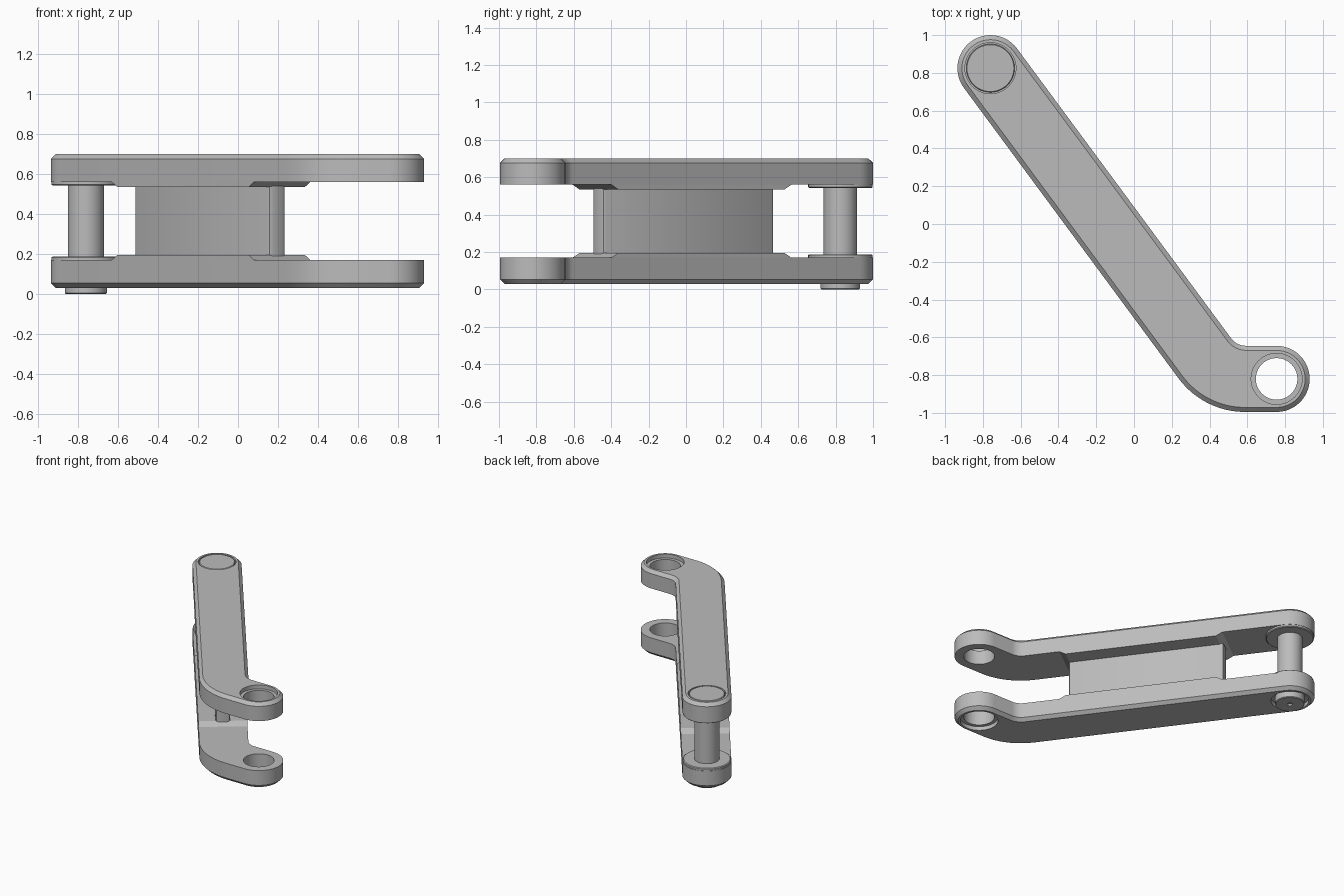
import bpy, bmesh, math
from mathutils import Vector

cube = bpy.data.objects.get("Cube")
if cube:
    bpy.data.objects.remove(cube, do_unlink=True)

steel = bpy.data.materials.new("grey steel")
steel.use_nodes = True
GREY = (0.5, 0.5, 0.5, 1)
steel.diffuse_color = GREY
steel.node_tree.nodes["Principled BSDF"].inputs["Base Color"].default_value = GREY

PIN = Vector((-0.76, 0.825))      # closed end of the arm
EYE = Vector((0.755, -0.82))      # open eye end
AXIS = Vector((0.594, -0.804)).normalized()
SIDE = Vector((-AXIS.y, AXIS.x))
R = 0.175
MID = 0.365                       # mirror height between the two plates


def finish(name, bm):
    bmesh.ops.recalc_face_normals(bm, faces=bm.faces)
    mesh = bpy.data.meshes.new(name)
    bm.to_mesh(mesh)
    bm.free()
    mesh.materials.append(steel)
    ob = bpy.data.objects.new(name, mesh)
    bpy.context.collection.objects.link(ob)
    return ob


def smooth(ob):
    bpy.ops.object.select_all(action='DESELECT')
    ob.select_set(True)
    bpy.context.view_layer.objects.active = ob
    bpy.ops.object.shade_smooth_by_angle(angle=math.radians(30))


def prism(bm, points, z0, z1):
    """Extrude a flat outline; return the far cap."""
    base = bm.faces.new([bm.verts.new((p[0], p[1], z0)) for p in points])
    cap = bmesh.ops.extrude_face_region(bm, geom=[base])["geom"]
    bmesh.ops.translate(bm, vec=(0, 0, z1 - z0),
                        verts=[v for v in cap if isinstance(v, bmesh.types.BMVert)])
    return [f for f in cap if isinstance(f, bmesh.types.BMFace)][0]


def arc(c, r, a0, a1, n):
    return [c + r * Vector((math.cos(a), math.sin(a)))
            for a in (a0 + (a1 - a0) * i / n for i in range(n + 1))]


def fillet(corner, before, after, length, n):
    """Round a corner with a curve tangent to both legs."""
    p = corner + (before - corner).normalized() * length
    q = corner + (after - corner).normalized() * length
    weight = math.cos((before - corner).angle(after - corner) / 2 - math.pi / 2)
    result = []
    for i in range(n + 1):
        t = i / n
        a, b, c = (1 - t) ** 2, 2 * t * (1 - t) * weight, t * t
        result.append((p * a + corner * b + q * c) / (a + b + c))
    return result


def lathe(name, c, profile, n=48):
    """Turned part from (radius, height) pairs."""
    bm = bmesh.new()
    rings = [[bm.verts.new((p.x, p.y, z)) for p in arc(c, r, 0, math.tau, n)[:-1]]
             for r, z in profile]
    for a, b in zip(rings, rings[1:]):
        for i in range(n):
            j = (i + 1) % n
            bm.faces.new((a[i], a[j], b[j], b[i]))
    bm.faces.new(rings[0])
    bm.faces.new(rings[-1])
    return finish(name, bm)


def along(t, s):
    return PIN + AXIS * t + SIDE * s


# Arm outline, counter-clockwise from the closed end
angle = math.atan2(SIDE.y, SIDE.x)
closed_end = arc(PIN, R, angle, angle + math.pi, 24)
low = EYE - Vector((0, R))
high = EYE + Vector((0, R))
outer = along((PIN.y - SIDE.y * R - low.y) / -AXIS.y, -R)
inner = along((PIN.y + SIDE.y * R - high.y) / -AXIS.y, R)
outline = (closed_end + fillet(outer, PIN - SIDE * R, low, 0.22, 12)
           + arc(EYE, R, -math.pi / 2, math.pi / 2, 24)
           + fillet(inner, high, PIN + SIDE * R, 0.05, 6))

for label, d in (("lower", -1), ("upper", 1)):
    def z(h):
        return MID + d * h

    # Plate with a chamfered outer rim
    bm = bmesh.new()
    cap = prism(bm, outline, z(0.195), z(0.335))
    bmesh.ops.bevel(bm, geom=list(cap.edges), offset=0.024, segments=1,
                    affect='EDGES', clamp_overlap=False)
    plate = finish(label + "_arm_plate", bm)

    # Stepped eye hole and shallow recess around the pin
    cutters = [lathe("cutter", EYE, [(0.11, z(0.15)), (0.11, z(0.305)),
                                     (0.135, z(0.305)), (0.135, z(0.4))]),
               lathe("cutter", PIN, [(0.135, z(0.305)), (0.135, z(0.4))])]
    for cutter in cutters:
        cutter.hide_render = True
        cut = plate.modifiers.new("hole", 'BOOLEAN')
        cut.operation, cut.solver, cut.object = 'DIFFERENCE', 'EXACT', cutter
    bpy.context.view_layer.update()
    graph = bpy.context.evaluated_depsgraph_get()
    solid = bpy.data.meshes.new_from_object(plate.evaluated_get(graph))
    plate.modifiers.clear()
    plate.data = solid
    for cutter in cutters:
        bpy.data.objects.remove(cutter, do_unlink=True)
    smooth(plate)

    # Raised pad with sloped ends on the inner face
    bm = bmesh.new()
    cap = prism(bm, [along(0.455, -R), along(1.65, -R), along(1.65, R), along(0.455, R)],
                z(0.195), z(0.17))
    for v in cap.verts:
        toward = 1 if (v.co.xy - PIN).dot(AXIS) < 1 else -1
        v.co.xy += AXIS * 0.045 * toward
    finish(label + "_pad", bm)

    # Washer against the inner face
    smooth(lathe(label + "_washer", PIN, [(0.172, z(0.197)), (0.172, z(0.182)),
                                          (0.166, z(0.177))]))

# Web joining the two pads
bm = bmesh.new()
prism(bm, [along(0.475, -0.052), along(1.613, -0.052),
           along(1.613, 0.052), along(0.475, 0.052)], 0.19, 0.54)
upright = [e for e in bm.edges if abs(e.verts[0].co.z - e.verts[1].co.z) > 0.1]
bmesh.ops.bevel(bm, geom=upright, offset=0.02, segments=2, profile=0.5, affect='EDGES')
smooth(finish("web", bm))

# Pin, its flush top cap and its projecting foot
smooth(lathe("pin_shaft", PIN, [(0.09, 0.16), (0.09, 0.57)]))
smooth(lathe("pin_cap", PIN, [(0.128, 0.66), (0.128, 0.696), (0.124, 0.70)]))
smooth(lathe("pin_foot", PIN, [(0.018, 0.012), (0.02, 0.0), (0.1, 0.0),
                               (0.105, 0.005), (0.105, 0.07)]))
